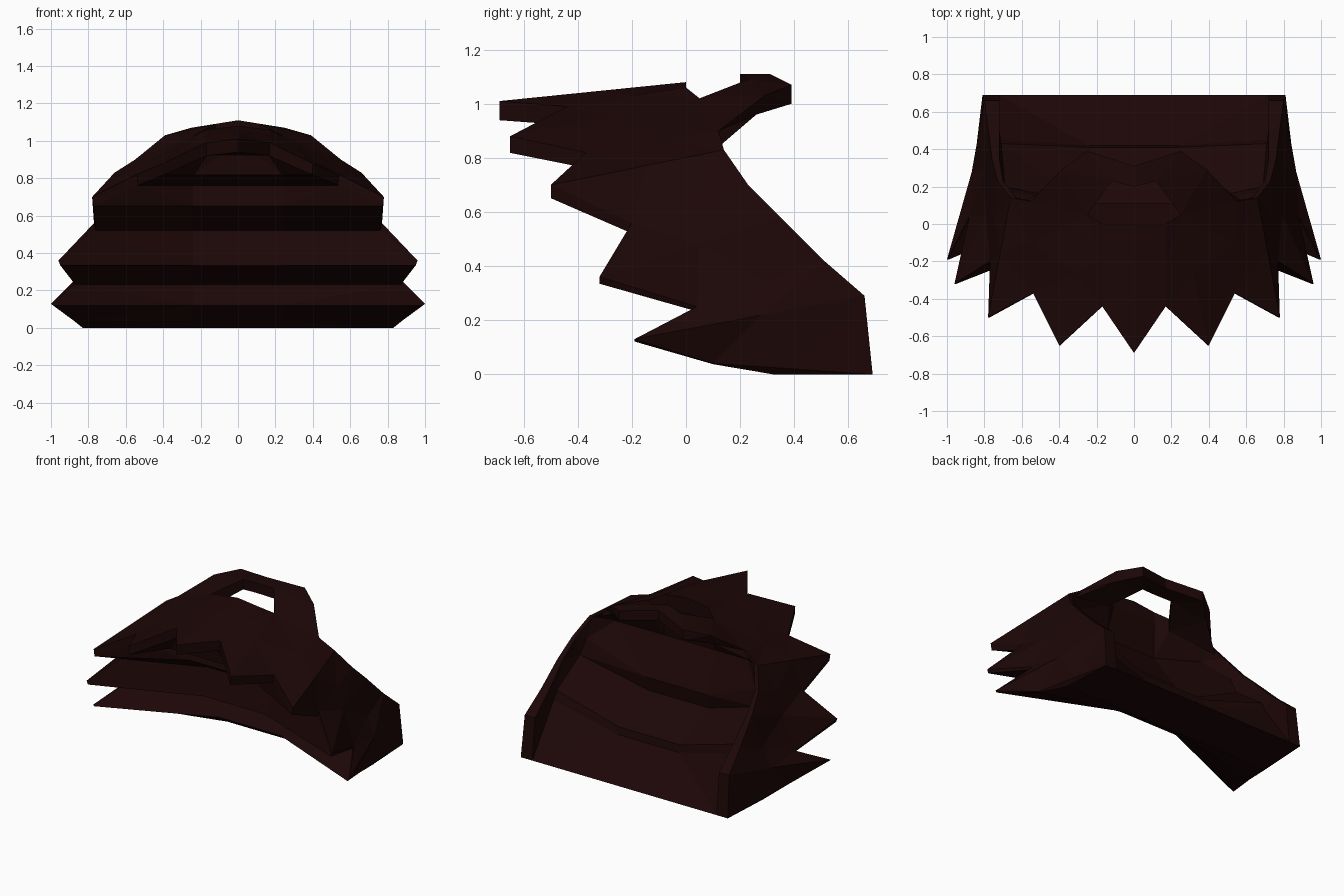
import bpy
import bmesh
from mathutils import Vector

default_cube = bpy.data.objects.get("Cube")
if default_cube:
    bpy.data.objects.remove(default_cube, do_unlink=True)

# One dark brown material
dark_brown = bpy.data.materials.new("dark_brown")
dark_brown.use_nodes = True
brown = (0.012, 0.002, 0.002, 1)
dark_brown.diffuse_color = brown
dark_brown.node_tree.nodes["Principled BSDF"].inputs["Base Color"].default_value = brown


def points(rows):
    return [Vector(row) for row in rows]


def skin(mesh, first_line, second_line):
    """Fill the band between two polylines, splitting each quad along its shorter diagonal."""
    for i in range(len(first_line) - 1):
        a, b = first_line[i], first_line[i + 1]
        c, d = second_line[i + 1], second_line[i]
        if (a - c).length < (b - d).length:
            triangles = ((a, b, c), (a, c, d))
        else:
            triangles = ((a, b, d), (b, c, d))
        for p, q, r in triangles:
            if (q - p).cross(r - p).length > 1e-6:
                mesh.faces.new([mesh.verts.new(corner) for corner in (p, q, r)])


def skin_all(mesh, lines):
    for first_line, second_line in zip(lines, lines[1:]):
        skin(mesh, first_line, second_line)


def finish(mesh, name):
    """Mirror the half mesh, weld it and turn it into a flat shaded object."""
    copied = bmesh.ops.duplicate(mesh, geom=mesh.verts[:] + mesh.edges[:] + mesh.faces[:])["geom"]
    for item in copied:
        if isinstance(item, bmesh.types.BMVert):
            item.co.x = -item.co.x
    bmesh.ops.reverse_faces(mesh, faces=[f for f in copied if isinstance(f, bmesh.types.BMFace)])
    bmesh.ops.remove_doubles(mesh, verts=mesh.verts[:], dist=0.001)
    bmesh.ops.recalc_face_normals(mesh, faces=mesh.faces[:])
    data = bpy.data.meshes.new(name)
    mesh.to_mesh(data)
    mesh.free()
    data.materials.append(dark_brown)
    part = bpy.data.objects.new(name, data)
    bpy.context.scene.collection.objects.link(part)


# Jagged front edge, alternating spike tips and notches from the crown down
jagged_edge = points([
    (0, -.69, 1.01), (.17, -.44, .99), (.4, -.65, .88), (.54, -.37, .82),
    (.78, -.5, .7), (.77, -.2, .56), (.96, -.32, .36), (.88, .04, .25),
    (1, -.19, .13), (.88, .1, .04), (.83, .32, 0),
])
# Rear rim, from the crown opening down to the floor corner
rear_rim = points([
    (0, 0, 1.08), (.17, 0, 1.06), (.25, .05, 1.02), (.55, .12, .9),
    (.66, .14, .83), (.73, .23, .7), (.76, .35, .58), (.78, .51, .42),
    (.8, .66, .29), (.81, .69, 0), (.81, .69, 0),
])
# Depth of the hollow front at each step of the jagged edge
hollow_depth = [-.69, -.43, -.42, -.18, -.2, .01, -.04, .24, .13, .26, .32]
# Side and middle of the sunken back wall, from the opening down
wall_side = points([
    (.25, .05, .93), (.52, .05, .8), (.66, .17, .68), (.69, .2, .57),
    (.71, .43, .4), (.72, .45, .34), (.72, .69, 0),
])
wall_middle = points([
    (.17, 0, .98), (.2, -.04, .75), (.24, .11, .5), (.24, .09, .4),
    (.24, .41, .26), (.24, .42, .21), (.24, .69, 0),
])


def centre_line(line):
    return [Vector((0, p.y, p.z)) for p in line]


shell = bmesh.new()
inner_edge = [Vector((p.x * .99, p.y, p.z * .93)) for p in jagged_edge]
hollow_middle = [Vector((min(p.x * .6, .24), depth, p.z))
                 for p, depth in zip(inner_edge, hollow_depth)]

# Body line between rim and spikes, drawn in below so the spikes flare out
body_line = [rim.lerp(tip, .45) for rim, tip in zip(rear_rim, jagged_edge)]
body_line[6].x *= .93
for p in body_line[7:9]:
    p.x *= .975

# Outer skin, edge thickness and stepped front hollow
skin_all(shell, [rear_rim, body_line, jagged_edge, inner_edge,
                 hollow_middle, centre_line(hollow_middle)])

# Tapering side ribs and sunken back wall
rib_outer = rear_rim[3:10]
rib_inner = [Vector((min(p.x - .03, .72), p.y, p.z)) for p in rib_outer]
skin_all(shell, [rib_outer, rib_inner, wall_side, wall_middle, centre_line(wall_middle)])

# Lip in front of the crown opening
lip_low = [Vector((0, 0, .98)), wall_middle[0], wall_side[0]]
skin(shell, rear_rim[:3], lip_low)

# Floor
front_floor = [jagged_edge[-1], inner_edge[-1], hollow_middle[-1], Vector((0, .32, 0))]
rear_floor = [rear_rim[-1], wall_side[-1], wall_middle[-1], Vector((0, .69, 0))]
skin(shell, front_floor, rear_floor)
finish(shell, "spiked_shell")

# Arched bar behind the crown opening, as four-sided sections
bar = bmesh.new()
outer_top = points([(0, .31, 1.11), (.25, .39, 1.07), (.39, .29, 1.03), (.55, .12, .9)])
outer_low = points([(0, .31, 1.04), (.25, .39, 1), (.39, .26, .96), (.58, .12, .84)])
inner_low = points([(0, .2, 1.04), (.12, .23, 1.02), (.25, .05, .93), (.25, .05, .93)])
inner_top = points([(0, .2, 1.11), (.12, .23, 1.09), (.25, .05, 1.02), (.25, .05, 1.02)])
skin_all(bar, [outer_top, outer_low, inner_low, inner_top, outer_top])
finish(bar, "crown_bar")
